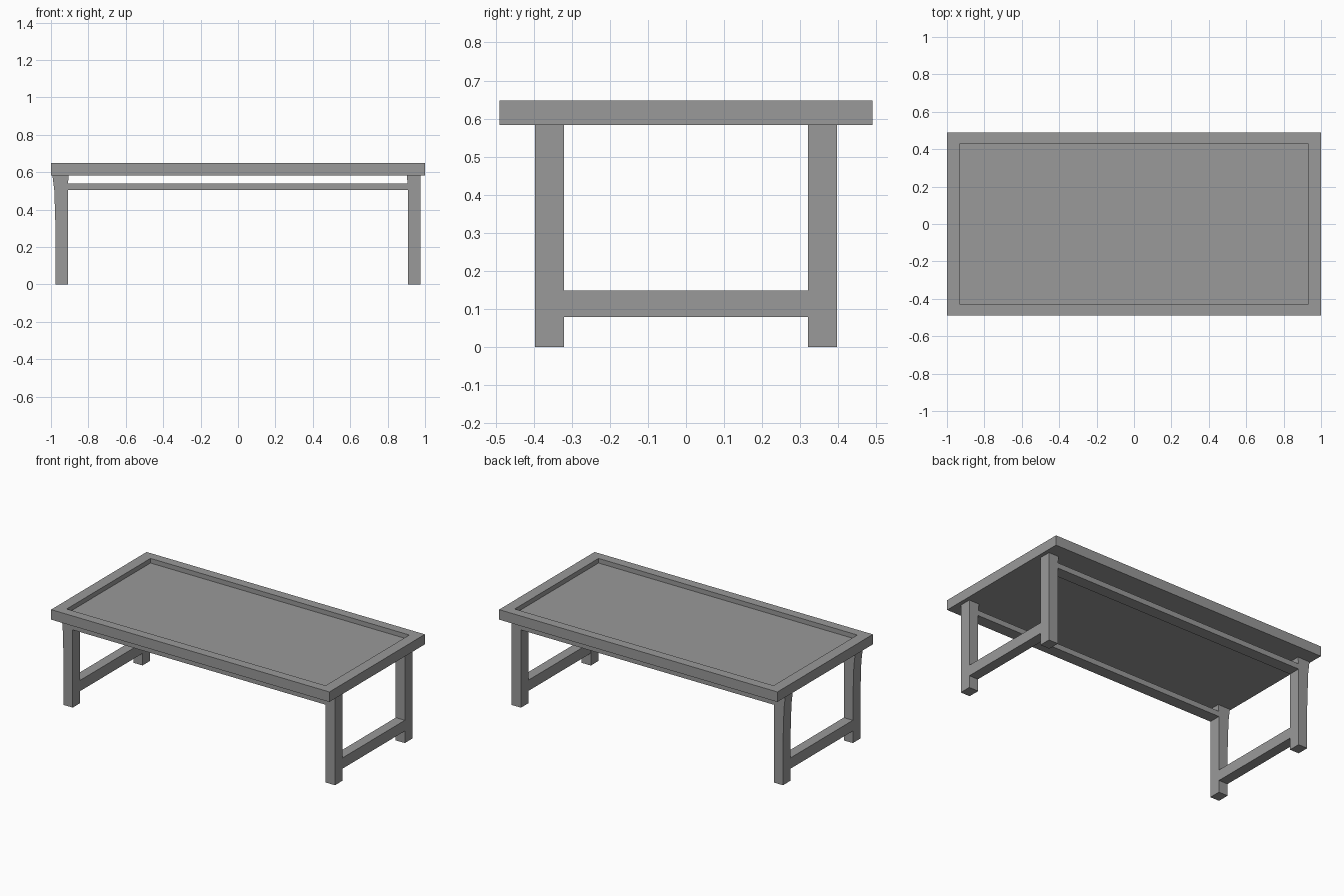
import bpy
import bmesh

cube = bpy.data.objects.get("Cube")
if cube:
    bpy.data.objects.remove(cube, do_unlink=True)

# Single painted grey
grey = bpy.data.materials.new("plain grey")
grey.use_nodes = True
colour = (0.32, 0.32, 0.32, 1)
grey.diffuse_color = colour
grey.node_tree.nodes["Principled BSDF"].inputs["Base Color"].default_value = colour


def add_object(name, bm):
    bmesh.ops.recalc_face_normals(bm, faces=bm.faces)
    mesh = bpy.data.meshes.new(name)
    bm.to_mesh(mesh)
    bm.free()
    mesh.materials.append(grey)
    obj = bpy.data.objects.new(name, mesh)
    bpy.context.collection.objects.link(obj)
    return obj


def box_mesh(x, y, z):
    """Box from (min, max) ranges on each axis."""
    bm = bmesh.new()
    bmesh.ops.create_cube(bm, size=1)
    for v in bm.verts:
        v.co = [r[0] if c < 0 else r[1] for c, r in zip(v.co, (x, y, z))]
    return bm


def extrude_profile(name, points, y0, y1):
    """Solid from an x-z outline, pushed along y."""
    bm = bmesh.new()
    face = bm.faces.new([bm.verts.new((x, y0, z)) for x, z in points])
    new = bmesh.ops.extrude_face_region(bm, geom=[face])["geom"]
    moved = [g for g in new if isinstance(g, bmesh.types.BMVert)]
    bmesh.ops.translate(bm, verts=moved, vec=(0, y1 - y0, 0))
    return add_object(name, bm)


HALF_X, HALF_Y = 1.0, 0.49
TOP, UNDER = 0.648, 0.583
LEG_IN, LEG_OUT = 0.32, 0.397

# Tabletop with a sunken tray inside a raised rim
bm = box_mesh((-HALF_X, HALF_X), (-HALF_Y, HALF_Y), (UNDER, TOP))
bm.normal_update()
tray = max(bm.faces, key=lambda f: f.calc_center_median().z)
bmesh.ops.inset_region(bm, faces=[tray], thickness=0.06, use_even_offset=True)
for v in tray.verts:
    v.co.x = 0.93 if v.co.x > 0 else -0.93
low = bmesh.ops.extrude_face_region(bm, geom=[tray])["geom"]
bmesh.ops.translate(bm, verts=[g for g in low if isinstance(g, bmesh.types.BMVert)],
                    vec=(0, 0, -0.03))
if tray.is_valid:
    bmesh.ops.delete(bm, geom=[tray], context="FACES_ONLY")
add_object("tabletop", bm)

# Leg outlines: the -x pair splays outward a little towards the top
right_leg = [(-0.975, 0), (-0.975, 0.28), (-0.982, 0.5), (-0.992, UNDER),
             (-0.905, UNDER), (-0.91, 0.53), (-0.91, 0)]
left_leg = [(0.975, 0), (0.975, UNDER), (0.902, UNDER), (0.908, 0.53), (0.908, 0)]

for end, side in (("front", -1), ("back", 1)):
    y0, y1 = sorted((side * LEG_IN, side * LEG_OUT))
    extrude_profile(end + "_right_leg", right_leg, y0, y1)
    extrude_profile(end + "_left_leg", left_leg, y0, y1)
    # Long rail just below the tabletop
    add_object(end + "_rail", box_mesh((-0.91, 0.908), (y0, y1), (0.505, 0.54)))

# Low stretchers joining each pair of legs
for name, side in (("right", -1), ("left", 1)):
    xs = sorted((side * 0.91, side * 0.975))
    add_object(name + "_stretcher", box_mesh(xs, (-LEG_IN, LEG_IN), (0.078, 0.148)))
